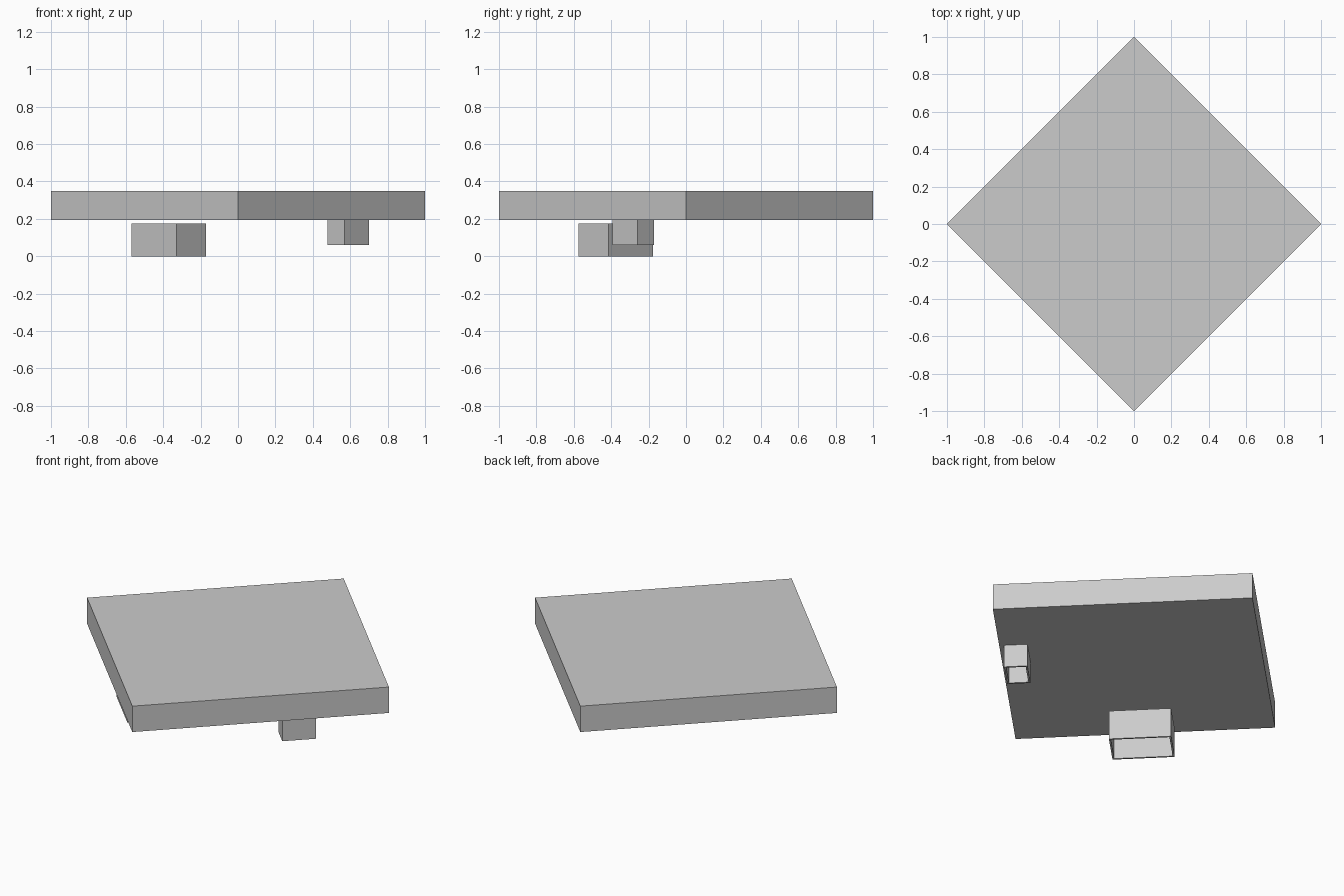
import bpy
import bmesh
from math import radians, sqrt
from mathutils import Matrix

cube = bpy.data.objects.get("Cube")
if cube:
    bpy.data.objects.remove(cube, do_unlink=True)

# One plain grey for everything
grey = bpy.data.materials.new("light_grey")
grey.use_nodes = True
colour = (0.6, 0.6, 0.6, 1)
grey.diffuse_color = colour
grey.node_tree.nodes["Principled BSDF"].inputs["Base Color"].default_value = colour


def turned_box(name, centre, size, bottom, top, wall=0):
    """Box turned 45 degrees; with a wall it is a shell open underneath."""
    bm = bmesh.new()
    bmesh.ops.create_cube(bm, size=1)
    if wall:
        lower = [f for f in bm.faces if f.normal.z < -0.5]
        bmesh.ops.delete(bm, geom=lower, context="FACES_ONLY")
    scale = Matrix.Diagonal((size[0], size[1], top - bottom, 1))
    place = Matrix.Translation((centre[0], centre[1], (top + bottom) / 2))
    bm.transform(place @ Matrix.Rotation(radians(45), 4, "Z") @ scale)
    mesh = bpy.data.meshes.new(name)
    bm.to_mesh(mesh)
    bm.free()
    mesh.materials.append(grey)
    obj = bpy.data.objects.new(name, mesh)
    bpy.context.collection.objects.link(obj)
    if wall:
        shell = obj.modifiers.new("wall", "SOLIDIFY")
        shell.thickness = wall
        shell.offset = -1
        shell.use_even_offset = True
    return obj


# Square slab on top
turned_box("slab", (0, 0), (sqrt(2), sqrt(2)), 0.195, 0.35)

# Open-bottomed boxes below it
turned_box("large_box", (-0.37, -0.375), (0.226, 0.339), 0, 0.175, wall=0.01)
turned_box("small_box", (0.59, -0.282), (0.187, 0.126), 0.06, 0.195, wall=0.01)
